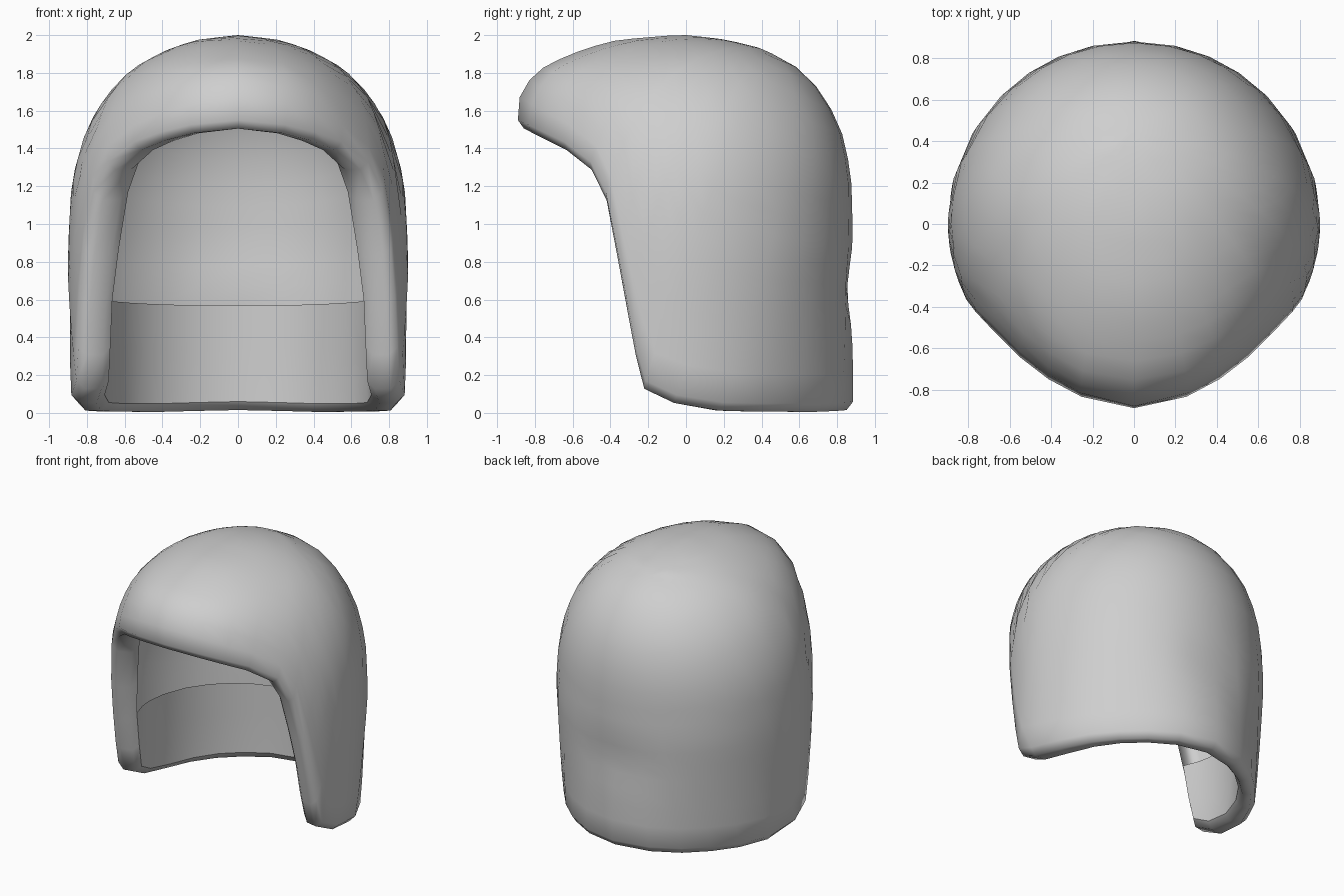
import bpy, bmesh, math
from mathutils import Vector

cube = bpy.data.objects.get("Cube")
if cube:
    bpy.data.objects.remove(cube)

# Dome sections by height: z, half width, front reach, back reach
SECTIONS = [(0, .87, .9, .88), (.1, .885, .9, .885), (.7, .9, .9, .88), (.9, .9, .9, .885),
            (1.24, .88, .9, .875), (1.42, .83, .895, .845), (1.53, .79, .89, .81),
            (1.68, .7, .88, .73), (1.8, .585, .805, .63), (1.86, .5, .7, .54),
            (1.93, .36, .53, .4), (1.975, .22, .36, .22), (2, .01, .06, .01)]
# Half of the open edge, from brow to cheek to nape: y, z
EDGE = [(-.89, 1.55), (-.835, 1.525), (-.75, 1.485), (-.645, 1.435), (-.505, 1.33), (-.425, 1.17),
        (-.365, .87), (-.313, .6), (-.263, .35), (-.215, .17), (-.05, .095), (.2, .055),
        (.42, .05), (.6, .05), (.74, .05), (.84, .055), (.885, .06)]
CENTRE = Vector((0, .05, .75))
POLE = Vector((0, .35, 1)).normalized()
ROWS = 16


def section(z):
    for a, b in zip(SECTIONS, SECTIONS[1:]):
        if z <= b[0]:
            t = max(0, (z - a[0]) / (b[0] - a[0]))
            return [p + (q - p) * t for p, q in zip(a[1:], b[1:])]
    return SECTIONS[-1][1:]


def width_at(y, z):
    w, front, back = section(z)
    reach, power = (front, 1.9) if y < 0 else (back, 2)
    return w * max(0, 1 - abs(y / reach) ** power) ** (1 / power)


def inside(p):
    w, front, back = section(p.z)
    reach = front if p.y < 0 else back
    return p.z < SECTIONS[-1][0] and abs(p.y) < reach and abs(p.x) < width_at(p.y, p.z)


def project(direction):
    low, high = 0, 3
    for _ in range(30):
        mid = (low + high) / 2
        if inside(CENTRE + direction * mid):
            low = mid
        else:
            high = mid
    return CENTRE + direction * low


def hollow(p):
    # Taper behind the ears towards the neck, and a shallow dimple at the back
    if p.y <= 0:
        return p
    diagonal = math.sin(2 * math.atan2(p.y, abs(p.x))) ** 2
    taper = .05 * diagonal * min(1, max(0, (.85 - p.z) / .75))
    dimple = .03 * math.exp(-(p.x ** 2 + (p.z - .65) ** 2) / .03)
    shrink = 1 - taper - dimple
    return Vector((p.x * shrink, p.y * shrink, p.z))


def inner(p):
    # Padding is thicker beside the brow than at the cheeks
    side = .8 - .04 * min(1, max(0, (p.z - .6) / .5))
    return Vector((p.x * side, p.y * .84, p.z))


def grid(loops, tip=None):
    bm = bmesh.new()
    rings = [[bm.verts.new(p) for p in loop] for loop in loops]
    n = len(rings[0])
    for a, b in zip(rings, rings[1:]):
        for i in range(n):
            bm.faces.new((a[i], a[(i + 1) % n], b[(i + 1) % n], b[i]))
    if tip:
        top = bm.verts.new(tip)
        for i in range(n):
            bm.faces.new((rings[0][(i + 1) % n], rings[0][i], top))
    bmesh.ops.recalc_face_normals(bm, faces=bm.faces)
    return bm


def finish(name, bm, material):
    mesh = bpy.data.meshes.new(name)
    bm.to_mesh(mesh)
    bm.free()
    mesh.materials.append(material)
    obj = bpy.data.objects.new(name, mesh)
    bpy.context.collection.objects.link(obj)
    bpy.ops.object.select_all(action='DESELECT')
    obj.select_set(True)
    bpy.context.view_layer.objects.active = obj
    bpy.ops.object.shade_smooth_by_angle(angle=math.radians(70))


grey = bpy.data.materials.new("light_grey")
grey.use_nodes = True
grey.diffuse_color = (.62, .62, .62, 1)
grey.node_tree.nodes["Principled BSDF"].inputs["Base Color"].default_value = grey.diffuse_color

# Open edge, mirrored into a full loop
half = [Vector((width_at(y, z), y, z)) for y, z in EDGE]
half[0].x = half[-1].x = 0
edge = half + [Vector((-p.x, p.y, p.z)) for p in half[-2:0:-1]]

# Outer surface rows running from the edge to the crown
outer = [edge]
for k in range(1, ROWS):
    outer.append([project((p - CENTRE).normalized().slerp(POLE, k / ROWS)) for p in edge])
inner_rows = [[inner(p) for p in row] for row in outer]

# Rounded rim turned inwards from the outer surface
away = [(a - b).normalized() * .045 for a, b in zip(outer[0], outer[1])]
rim = [[hollow(a).lerp(b, t) + d for a, b, d in zip(outer[0], inner_rows[0], away)]
       for t in (.25, .75)]
shell_rows = [[hollow(p) for p in row] for row in reversed(outer)] + rim + inner_rows[:1]
finish("helmet_shell", grid(shell_rows, project(POLE)), grey)

# Padding wall around the neck and cheeks, open above
wall = grid(inner_rows)
bmesh.ops.bisect_plane(wall, geom=wall.verts[:] + wall.edges[:] + wall.faces[:],
                       plane_co=(0, 0, .605), plane_no=(0, .05, 1), clear_outer=True)
for f in wall.faces:
    f.normal_update()
    if f.normal.dot(CENTRE - f.calc_center_median()) < 0:
        f.normal_flip()
finish("neck_padding", wall, grey)
